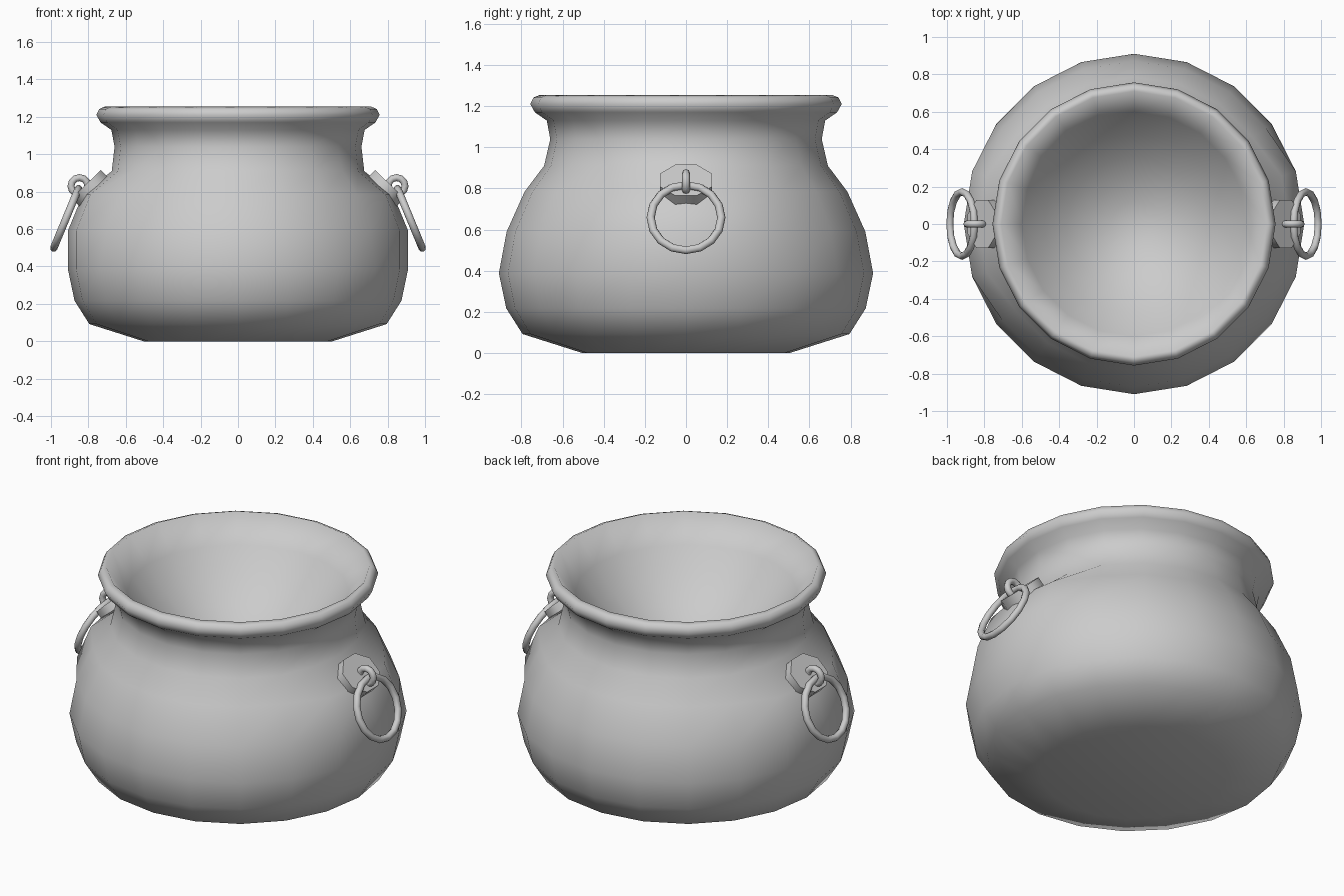
import bpy, bmesh
from math import radians, cos, sin, pi
from mathutils import Vector, Matrix

if "Cube" in bpy.data.objects:
    bpy.data.objects.remove(bpy.data.objects["Cube"])

SIDES = 20


def finish(name, bm, angle):
    bmesh.ops.recalc_face_normals(bm, faces=bm.faces)
    mesh = bpy.data.meshes.new(name)
    bm.to_mesh(mesh)
    bm.free()
    ob = bpy.data.objects.new(name, mesh)
    bpy.context.collection.objects.link(ob)
    bpy.ops.object.select_all(action='DESELECT')
    ob.select_set(True)
    bpy.context.view_layer.objects.active = ob
    bpy.ops.object.shade_smooth_by_angle(angle=radians(angle))
    return ob


def bridge(bm, a, b):
    for i in range(len(a)):
        j = (i + 1) % len(a)
        bm.faces.new((a[i], a[j], b[j], b[i]))


# Pot body: outer profile, rolled rim, then the rounded inner bowl
profile = [(0.505, 0), (0.795, 0.092), (0.874, 0.217), (0.91, 0.388), (0.872, 0.59),
           (0.785, 0.784), (0.69, 0.91), (0.66, 1.04), (0.677, 1.13), (0.735, 1.17),
           (0.757, 1.21), (0.742, 1.242), (0.71, 1.255)]
profile += [(r, 0.735 + 0.52 * (r / 0.71) ** 2) for r in (0.6, 0.48, 0.36, 0.24, 0.12, 0.04)]
# The wall swells slightly beneath each handle plate
slope = {4: 0.91, 5: 0.83, 6: 0.675}

bm = bmesh.new()
rings = []
for k, (r, z) in enumerate(profile):
    ring = []
    for i in range(SIDES):
        a = 2 * pi * i / SIDES
        near_handle = abs(cos(a)) > 0.94
        rr = slope[k] if near_handle and k in slope else r
        ring.append(bm.verts.new((rr * cos(a), rr * sin(a), z)))
    rings.append(ring)
for a, b in zip(rings, rings[1:]):
    bridge(bm, a, b)
bm.faces.new(rings[0])
bm.faces.new(rings[-1])
finish("pot_body", bm, 85)


def torus(name, centre, u, v, major, minor, n, m):
    """Ring lying in the plane of unit vectors u and v."""
    bm = bmesh.new()
    u, v = Vector(u), Vector(v)
    w = u.cross(v)
    loops = []
    for i in range(n):
        a = 2 * pi * i / n
        out = u * cos(a) + v * sin(a)
        loops.append([bm.verts.new(Vector(centre) + out * (major + minor * cos(t)) + w * minor * sin(t))
                      for t in (2 * pi * j / m for j in range(m))])
    for i in range(n):
        bridge(bm, loops[i], loops[(i + 1) % n])
    return finish(name, bm, 70)


for side, s in (("right", 1), ("left", -1)):
    # Octagonal plate lying on the sloping shoulder
    bm = bmesh.new()
    bmesh.ops.create_cone(bm, cap_ends=True, segments=8, radius1=0.13, radius2=0.13, depth=0.09)
    bmesh.ops.rotate(bm, cent=(0, 0, 0), verts=bm.verts, matrix=Matrix.Rotation(pi / 8, 3, 'Z'))
    bmesh.ops.scale(bm, vec=(0.9, 1.06, 1), verts=bm.verts)
    bmesh.ops.rotate(bm, cent=(0, 0, 0), verts=bm.verts, matrix=Matrix.Rotation(s * radians(44), 3, 'Y'))
    bmesh.ops.translate(bm, vec=(s * 0.78, 0, 0.808), verts=bm.verts)
    finish(side + "_handle_plate", bm, 50)

    # Small upright eyelet and the hanging ring through it
    torus(side + "_eyelet", (s * 0.848, 0, 0.83), (1, 0, 0), (0, 0, 1), 0.045, 0.019, 12, 8)
    t = radians(22.5)
    torus(side + "_hanging_ring", (s * 0.919, 0, 0.658), (0, 1, 0),
          (s * -sin(t), 0, cos(t)), 0.172, 0.02, 16, 8)
